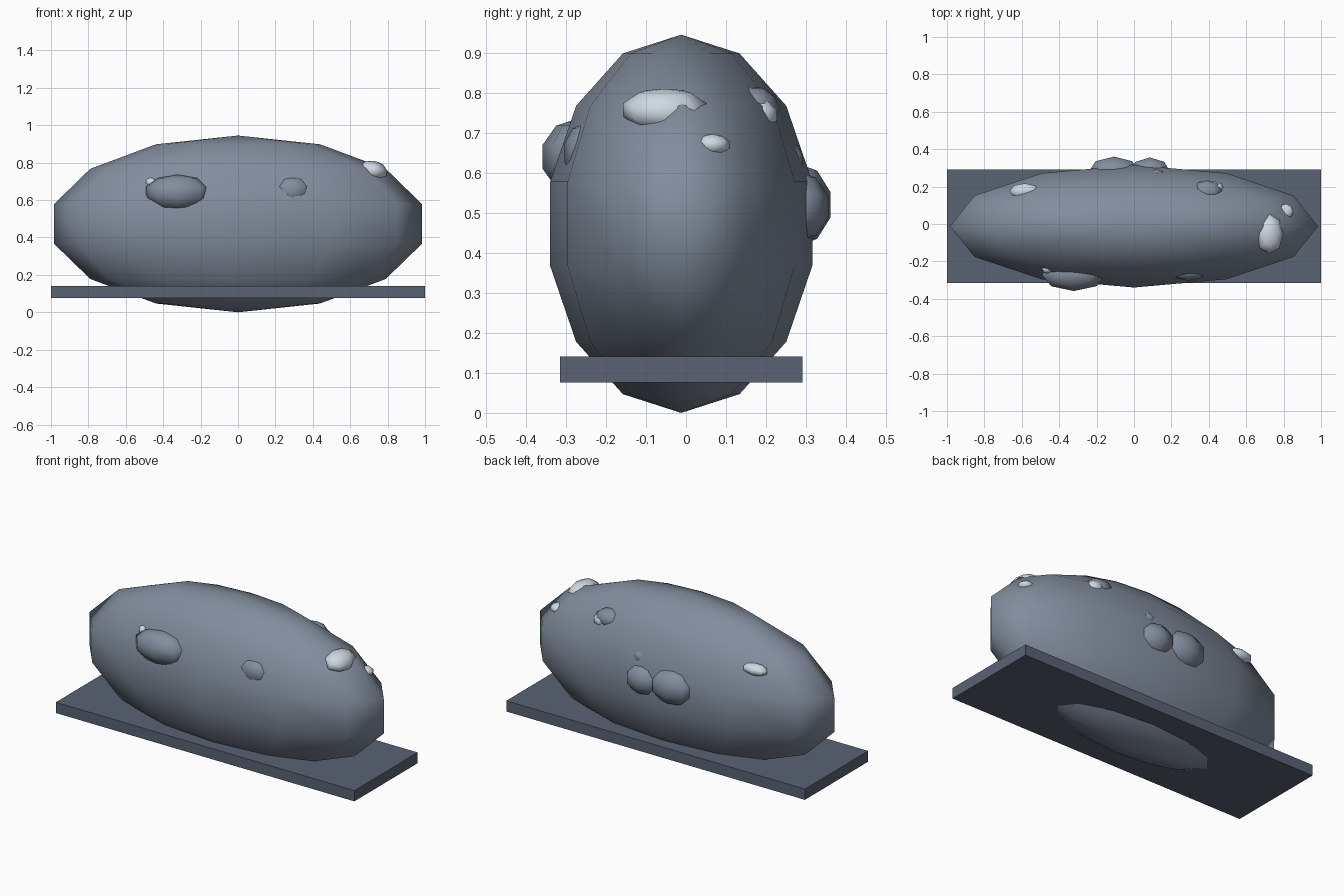
import bpy, math

if "Cube" in bpy.data.objects:
    bpy.data.objects.remove(bpy.data.objects["Cube"])

CY = -0.012  # depth centre of body and base


def material(name, color):
    mat = bpy.data.materials.new(name)
    mat.diffuse_color = (*color, 1)
    mat.use_nodes = True
    mat.node_tree.nodes["Principled BSDF"].inputs["Base Color"].default_value = mat.diffuse_color
    return mat


STONE = material("stone", (0.22, 0.265, 0.335))
SLATE = material("slate", (0.10, 0.125, 0.175))
PALE = material("pale", (0.62, 0.70, 0.77))


def ellipsoid(name, loc, radii, segments, rings, mat, rot=(0, 0, 0)):
    bpy.ops.mesh.primitive_uv_sphere_add(segments=segments, ring_count=rings, radius=1,
                                         location=loc, rotation=[math.radians(a) for a in rot])
    ob = bpy.context.object
    ob.name = name
    ob.scale = radii
    bpy.ops.object.transform_apply(location=False, rotation=True, scale=True)
    bpy.ops.object.shade_smooth()
    ob.data.materials.append(mat)
    return ob


# Boulder body
ellipsoid("boulder_body", (0, CY, 0.4725), (1.01, 0.336, 0.4725), 12, 7, STONE)

# Flat base slab
bpy.ops.mesh.primitive_cube_add(size=1, location=(0, CY, 0.109))
base = bpy.context.object
base.name = "base_slab"
base.scale = (2.0, 0.605, 0.065)
bpy.ops.object.transform_apply(location=False, rotation=False, scale=True)
base.data.materials.append(SLATE)

# Lumps half sunk in the body: name, centre, radii, material, rotation
lumps = [
    ("front_left", (-0.322, -0.27, 0.64), (0.18, 0.093, 0.096), STONE, (0, 0, 0)),
    ("front_right", (0.29, -0.25, 0.65), (0.10, 0.057, 0.075), STONE, (0, 0, 0)),
    ("front_tiny", (-0.465, -0.236, 0.695), (0.03, 0.03, 0.025), PALE, (0, 0, 0)),
    ("right_end", (0.722, -0.053, 0.757), (0.078, 0.11, 0.054), PALE, (0, 12, 0)),
    ("right_small", (0.81, 0.066, 0.670), (0.045, 0.045, 0.027), PALE, (0, 0, 0)),
    ("back_upper", (0.39, 0.175, 0.765), (0.085, 0.06, 0.05), STONE, (-20, 0, 0)),
    ("back_upper_chip", (0.43, 0.185, 0.745), (0.055, 0.045, 0.04), PALE, (0, 0, 0)),
    ("back_main", (-0.107, 0.275, 0.52), (0.145, 0.09, 0.105), STONE, (0, 0, 0)),
    ("back_side", (0.085, 0.275, 0.515), (0.115, 0.085, 0.09), STONE, (0, 0, 0)),
    ("back_tiny", (0.12, 0.25, 0.635), (0.05, 0.045, 0.04), STONE, (0, 0, 0)),
    ("left_upper", (-0.585, 0.175, 0.713), (0.085, 0.045, 0.033), PALE, (0, 0, 0)),
]
for name, loc, radii, mat, rot in lumps:
    ellipsoid("lump_" + name, loc, radii, 8, 5, mat, rot)
